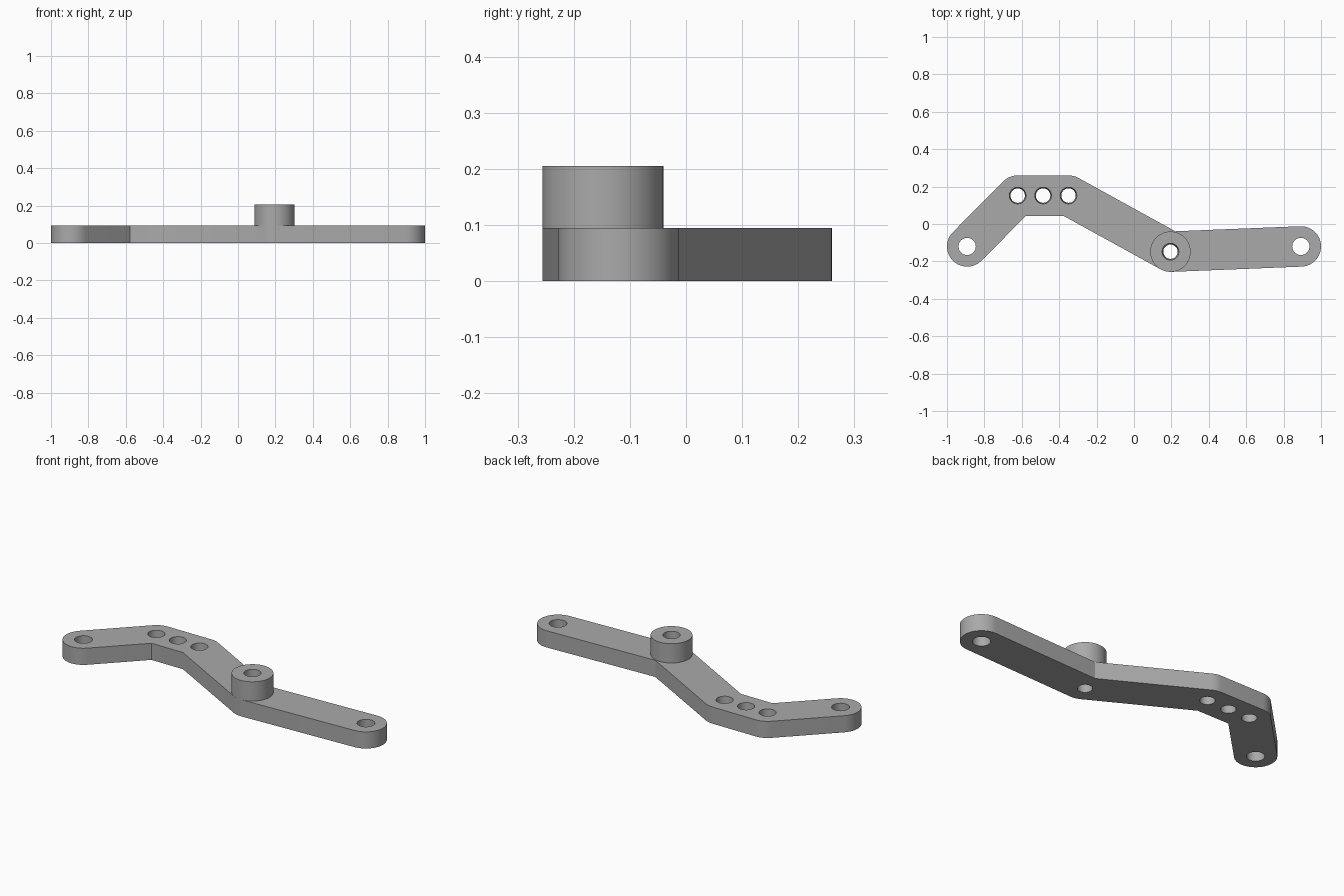
import bpy, bmesh
from math import pi, atan2, tan, cos, sin
from mathutils import Vector

cube = bpy.data.objects.get("Cube")
if cube:
    bpy.data.objects.remove(cube, do_unlink=True)

THICK, RADIUS, BOSS_TOP = 0.095, 0.108, 0.205
PATH = [Vector(p) for p in ((-0.892, -0.12), (-0.622, 0.152), (-0.35, 0.152),
                            (0.195, -0.148), (0.892, -0.12))]

grey = bpy.data.materials.new("grey metal")
grey.use_nodes = True
grey.diffuse_color = (0.4, 0.4, 0.4, 1)
grey.node_tree.nodes["Principled BSDF"].inputs["Base Color"].default_value = grey.diffuse_color


def add_object(name, bm):
    bmesh.ops.recalc_face_normals(bm, faces=bm.faces)
    mesh = bpy.data.meshes.new(name)
    bm.to_mesh(mesh)
    bm.free()
    mesh.materials.append(grey)
    obj = bpy.data.objects.new(name, mesh)
    bpy.context.collection.objects.link(obj)
    return obj


def cylinder(name, centre, r_bottom, r_top, z0, z1):
    bm = bmesh.new()
    bmesh.ops.create_cone(bm, cap_ends=True, segments=48, radius1=r_bottom,
                          radius2=r_top, depth=z1 - z0)
    bmesh.ops.translate(bm, verts=bm.verts, vec=(centre.x, centre.y, (z0 + z1) / 2))
    return add_object(name, bm)


def band_outline(path, r):
    """Offset the path on both sides: round outer corners and ends, sharp inner corners."""
    loop = path + path[-2:0:-1]
    points = []
    for i, p in enumerate(loop):
        a = p - loop[i - 1]
        b = loop[(i + 1) % len(loop)] - p
        start = atan2(a.y, a.x) - pi / 2
        turn = pi if a.normalized().dot(b.normalized()) < -0.999 else atan2(a.cross(b), a.dot(b))
        if turn > 0:
            n = max(4, round(turn / pi * 24))
            points += [p + r * Vector((cos(start + turn * k / n), sin(start + turn * k / n)))
                       for k in range(n + 1)]
        else:
            mid, reach = start + turn / 2, r / cos(turn / 2)
            points.append(p + reach * Vector((cos(mid), sin(mid))))
    return points


# Bent flat arm
bm = bmesh.new()
base = bm.faces.new([bm.verts.new((p.x, p.y, 0)) for p in band_outline(PATH, RADIUS)])
top = bmesh.ops.extrude_face_region(bm, geom=[base], use_keep_orig=True)["geom"]
bmesh.ops.translate(bm, vec=(0, 0, THICK),
                    verts=[v for v in top if isinstance(v, bmesh.types.BMVert)])
arm = add_object("lever_arm", bm)

# Raised pivot boss
pivot = PATH[3]
boss = cylinder("pivot_boss", pivot, RADIUS, RADIUS, THICK, BOSS_TOP)

# Straight holes at the ends, slightly tapered ones in between
arm_cutters = [cylinder("hole_cutter", p, 0.046, 0.046, -0.02, THICK + 0.02)
               for p in (PATH[0], PATH[-1])]
arm_cutters += [cylinder("hole_cutter", p, 0.038, 0.045, -0.01, THICK + 0.01)
                for p in (PATH[1], (PATH[1] + PATH[2]) / 2, PATH[2])]
pivot_cutter = cylinder("hole_cutter", pivot, 0.038, 0.045, -0.01, BOSS_TOP + 0.01)

for obj, cutters in ((arm, arm_cutters + [pivot_cutter]), (boss, [pivot_cutter])):
    bpy.ops.object.select_all(action="DESELECT")
    obj.select_set(True)
    bpy.context.view_layer.objects.active = obj
    for cutter in cutters:
        mod = obj.modifiers.new("hole", "BOOLEAN")
        mod.operation, mod.solver, mod.object = "DIFFERENCE", "EXACT", cutter
        bpy.ops.object.modifier_apply(modifier=mod.name)
    bpy.ops.object.shade_smooth_by_angle(angle=pi / 6)

for cutter in arm_cutters + [pivot_cutter]:
    bpy.data.objects.remove(cutter, do_unlink=True)
